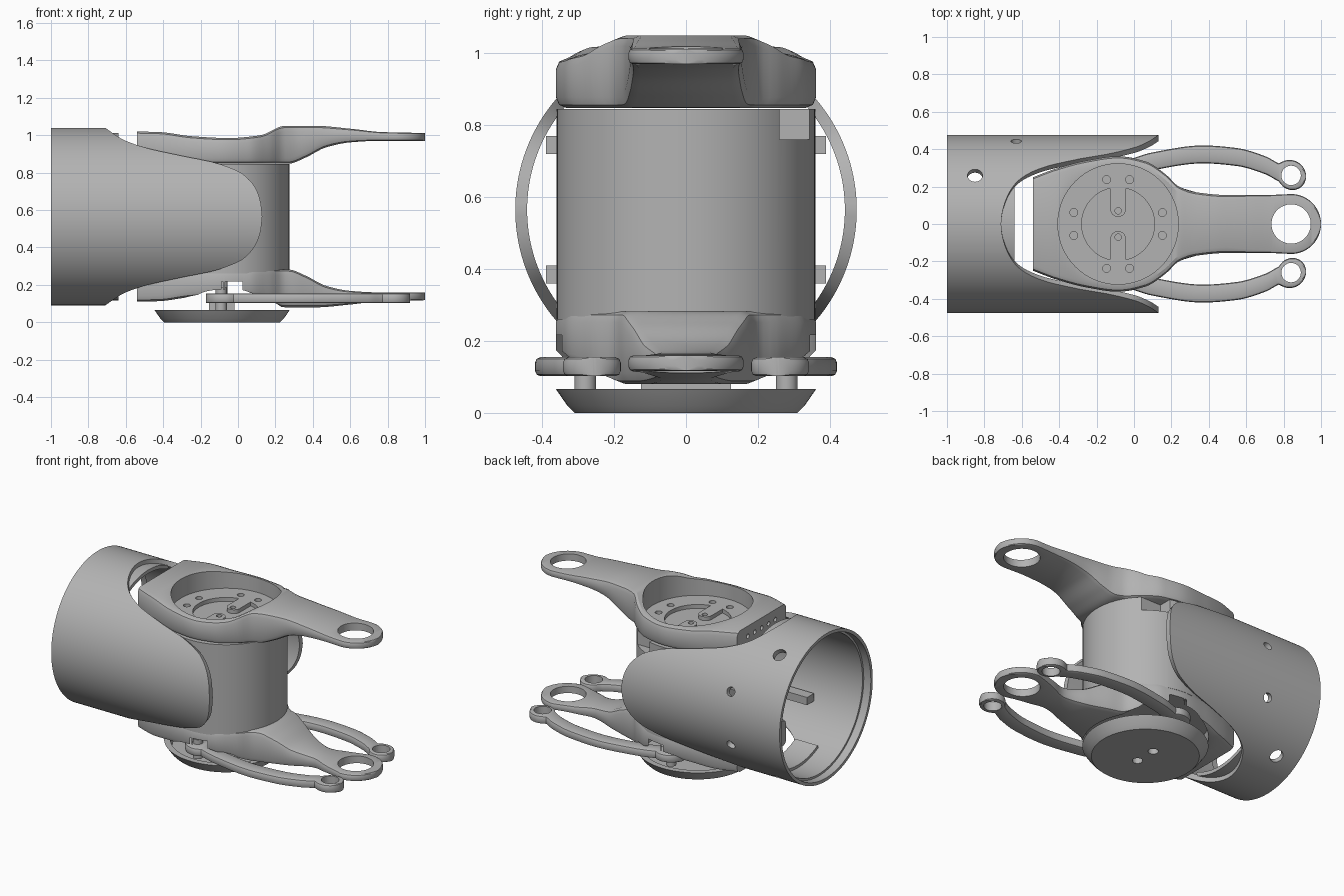
import bpy, bmesh, math
from mathutils import Matrix, Vector

cube = bpy.data.objects.get("Cube")
if cube:
    bpy.data.objects.remove(cube)

GREY = (0.45, 0.45, 0.45, 1)
mat = bpy.data.materials.new("satin grey")
mat.use_nodes = True
mat.diffuse_color = GREY
mat.node_tree.nodes["Principled BSDF"].inputs["Base Color"].default_value = GREY

CX = -0.085    # motor axis
MID = 0.565    # mirror height of the assembly


def finish(name, bm):
    bmesh.ops.recalc_face_normals(bm, faces=bm.faces)
    mesh = bpy.data.meshes.new(name)
    bm.to_mesh(mesh)
    bm.free()
    mesh.materials.append(mat)
    obj = bpy.data.objects.new(name, mesh)
    bpy.context.collection.objects.link(obj)
    return obj


def skin(name, rings, closed=False):
    """Bridge equal rings of points; cap the ends unless closed."""
    bm = bmesh.new()
    rows = [[bm.verts.new(p) for p in ring] for ring in rings]
    n = len(rows[0])
    pairs = list(zip(rows, rows[1:])) + ([(rows[-1], rows[0])] if closed else [])
    for a, b in pairs:
        for i in range(n):
            j = (i + 1) % n
            bm.faces.new((a[i], a[j], b[j], b[i]))
    if not closed:
        bm.faces.new(rows[0])
        bm.faces.new(rows[-1])
    return finish(name, bm)


def lathe(name, profile, x=CX, y=0, sides=96):
    turn = [math.tau * i / sides for i in range(sides)]
    return skin(name, [[(x + r * math.cos(a), y + r * math.sin(a), z) for a in turn]
                       for r, z in profile])


def rod(name, r, z0, z1, x=CX, y=0, sides=32):
    return lathe(name, [(r, z0), (r, z1)], x, y, sides)


def box(name, lo, hi):
    bm = bmesh.new()
    bmesh.ops.create_cube(bm, size=1)
    for v in bm.verts:
        v.co = [lo[k] if v.co[k] < 0 else hi[k] for k in range(3)]
    return finish(name, bm)


def cut(obj, *cutters):
    for c in cutters:
        mod = obj.modifiers.new("cut", 'BOOLEAN')
        mod.operation, mod.solver, mod.object = 'DIFFERENCE', 'EXACT', c
        deps = bpy.context.evaluated_depsgraph_get()
        mesh = bpy.data.meshes.new_from_object(obj.evaluated_get(deps))
        obj.modifiers.clear()
        obj.data = mesh
        bpy.data.objects.remove(c)


def curve(points):
    """Smooth monotone interpolation through (x, value) points."""
    xs, ys = zip(*points)
    d = [(ys[i + 1] - ys[i]) / (xs[i + 1] - xs[i]) for i in range(len(xs) - 1)]
    m = [d[0]] + [2 * a * b / (a + b) if a * b > 0 else 0 for a, b in zip(d, d[1:])] + [d[-1]]

    def f(x):
        x = min(max(x, xs[0]), xs[-1])
        i = max(k for k in range(len(d)) if xs[k] <= x)
        h = xs[i + 1] - xs[i]
        t = (x - xs[i]) / h
        return ((1 + 2 * t) * (1 - t) ** 2 * ys[i] + t * (1 - t) ** 2 * h * m[i]
                + t * t * (3 - 2 * t) * ys[i + 1] + t * t * (t - 1) * h * m[i + 1])
    return f


def loft(name, xs, yc, width, low, high, soft):
    """Long part along x with a chamfered rectangular section."""
    rings = []
    for x in xs:
        w, a, b, y = width(x), low(x), high(x), yc(x)
        c = min(soft, w * 0.4, (b - a) * 0.3)
        k = c * 0.3
        side = [(w - c, a), (w - k, a + k), (w, a + c), (w, b - c), (w - k, b - k), (w - c, b)]
        ring = side + [(-p, z) for p, z in reversed(side)]
        rings.append([(x, y + p, z) for p, z in ring])
    return skin(name, rings)


def tip(x, centre, r):
    return math.sqrt(max(r * r - (x - centre) ** 2, 1e-5))


# Sleeve: tube along x whose mouth is cut back above and below
reach = curve([(0, 0.13), (0.07, 0.122), (0.14, 0.1), (0.225, 0.03), (0.285, -0.11),
               (0.325, -0.3), (0.37, -0.5), (0.415, -0.62), (0.475, -0.71)])
R = 0.475
rings = []
for i in range(160):
    a = math.tau * i / 160
    c, s = math.cos(a), math.sin(a)
    end = reach(abs(s) * R)
    section = [(-1 + (end + 1) * k / 16, R) for k in range(17)]
    section += [(end - (end + 0.95) * k / 16, 0.442) for k in range(17)]
    section += [(-0.95, 0.455), (-1, 0.455)]
    rings.append([(x, r * c, MID + r * s) for x, r in section])
sleeve = skin("sleeve", rings, closed=True)
for x, y, r in ((-0.85, 0.26, 0.04), (-0.63, 0.443, 0.028)):
    for sz in (1, -1):
        drill = rod("drill", r, -0.1, 0.1, 0)
        out = Vector((0, y, sz * math.sqrt(R * R - y * y)))
        drill.data.transform(Matrix.Translation(out + Vector((x, 0, MID)))
                             @ out.to_track_quat('Z', 'X').to_matrix().to_4x4())
        cut(sleeve, drill)

# Inner sleeve lip, only over the open top and bottom
for sz, name in ((1, "upper_lip"), (-1, "lower_lip")):
    rings = []
    for i in range(25):
        a = math.radians(62 + 56 * i / 24)
        rings.append([(x, r * math.cos(a), MID + sz * r * math.sin(a))
                      for x, r in ((-0.8, 0.425), (-0.64, 0.425), (-0.64, 0.448), (-0.8, 0.448))])
    skin(name, rings)
for sy in (1, -1):
    for z in (0.72, 0.36):
        box("mount_rail", (-0.64, min(sy * 0.32, sy * 0.39), z),
            (-0.2, max(sy * 0.32, sy * 0.39), z + 0.05))

# Motor drum with a corner notch
drum = lathe("motor_drum", [(0.36, 0.26), (0.36, 0.846)])
cut(drum, box("notch", (0.02, 0.26, 0.76), (0.5, 0.5, 0.9)))

# Brackets: body around the motor running into an arm with a ring end
top = curve([(-0.54, 1.02), (-0.42, 1.017), (-0.25, 0.995), (-0.05, 0.985), (0.12, 1.0),
             (0.25, 1.05), (0.42, 1.05), (0.6, 1.035), (0.77, 1.017), (1, 1.012)])
under = curve([(-0.54, 0.86), (-0.4, 0.848), (0.27, 0.848), (0.36, 0.88), (0.47, 0.935),
               (0.6, 0.962), (0.75, 0.97), (1, 0.97)])
body = [(-0.54, 0.25), (-0.42, 0.295), (-0.25, 0.34), (-0.085, 0.362), (0.06, 0.335),
        (0.17, 0.265), (0.24, 0.2), (0.33, 0.17)]
xs = [-0.54 + 1.38 * i / 80 for i in range(80)] + \
     [0.84 + 0.16 * math.sin(math.pi / 2 * i / 16) for i in range(17)]


def bracket(name, neck, flip):
    width = curve(body + neck)
    w = lambda x: tip(x, 0.84, 0.16) if x > 0.84 else width(x)
    lo, hi = under, top
    if flip:
        lo, hi = (lambda x: 2 * MID - top(x)), (lambda x: 2 * MID - under(x))
    obj = loft(name, xs, lambda x: 0, w, lo, hi, 0.03)
    cut(obj, rod("eye", 0.105, -1, 2, 0.84, 0, 64))
    return obj


upper = bracket("upper_bracket", [(0.5, 0.155), (0.7, 0.155), (0.84, 0.16)], False)
cut(upper, rod("bore", 0.322, 0.893, 1.3, sides=96), rod("pocket", 0.195, 0.868, 0.95, sides=64))
for i in range(4):
    for off in (-14.5, 14.5):
        a = math.radians(90 * i + off)
        cut(upper, rod("bolt_hole", 0.021, 0.87, 1, CX + 0.245 * math.cos(a),
                       0.245 * math.sin(a), 20))
for i in range(5):
    hole = rod("port", 0.014, -0.05, 0.05, 0, 0, 16)
    hole.data.transform(Matrix.Translation((-0.54, 0.07 * (i - 2), 0.955))
                        @ Matrix.Rotation(math.pi / 2, 4, 'Y'))
    cut(upper, hole)

lower = bracket("lower_bracket", [(0.45, 0.13), (0.6, 0.09), (0.7, 0.12), (0.84, 0.16)], True)
cut(lower, rod("clearance", 0.362, -0.2, 0.217, sides=96))


def tongues(name, z0, z1):
    """Pair of round-ended tabs reaching in from the rim of a pocket."""
    for sy in (1, -1):
        arc = [math.pi * i / 16 for i in range(17)]
        flat = [(CX + 0.042 * math.cos(a), sy * (0.08 - 0.042 * math.sin(a))) for a in arc]
        flat += [(CX - 0.042, sy * 0.2), (CX + 0.042, sy * 0.2)]
        tab = skin(name, [[(x, y, z) for x, y in flat] for z in (z0, z1)])
        cut(tab, rod("screw_hole", 0.017, z0 - 0.1, z1 + 0.1, CX, sy * 0.07, 20))


tongues("hub_tab", 0.86, 0.893)

# Output dish under the motor
dish = lathe("output_dish", [(0.31, 0), (0.33, 0.02), (0.362, 0.066), (0.325, 0.066), (0.315, 0.03)])
for sy in (1, -1):
    cut(dish, rod("dish_hole", 0.03, -0.1, 0.2, CX, sy * 0.07))

# Crank and shaft that carry the two links
crank = box("crank_block", (-0.155, -0.125, 0.02), (-0.02, 0.125, 0.155))
for sy in (1, -1):
    cut(crank, rod("crank_hole", 0.03, -0.1, 0.1, CX, sy * 0.07))
box("crank_bar", (-0.135, -0.28, 0.105), (-0.04, 0.28, 0.15))
rod("crank_shaft", 0.03, 0.15, 0.23)

# Curved side links, mirrored
path = curve([(-0.17, 0.27), (-0.09, 0.28), (0.1, 0.335), (0.37, 0.372), (0.55, 0.358),
              (0.7, 0.315), (0.8, 0.267), (0.92, 0.255)])


def link_width(x):
    ends = max(tip(x, -0.09, 0.08), tip(x, 0.84, 0.08))
    return max(ends, 0.048) if -0.09 < x < 0.84 else ends


span = [0.375 - 0.545 * math.cos(math.pi * i / 96) for i in range(97)]
for sy, side in ((1, "left"), (-1, "right")):
    link = loft(side + "_link", span, lambda x: sy * path(x), link_width,
                lambda x: 0.102, lambda x: 0.155, 0.015)
    cut(link, rod("link_eye", 0.052, 0, 0.3, 0.84, sy * 0.26))
    rod(side + "_link_pin", 0.03, 0.06, 0.185, -0.09, sy * 0.28)

# Shade curved surfaces smooth, keeping the edges crisp
bpy.ops.object.select_all(action='DESELECT')
for obj in bpy.context.scene.objects:
    if obj.type == 'MESH' and mat.name in obj.data.materials:
        obj.select_set(True)
        bpy.context.view_layer.objects.active = obj
bpy.ops.object.shade_smooth_by_angle(angle=math.radians(28))
